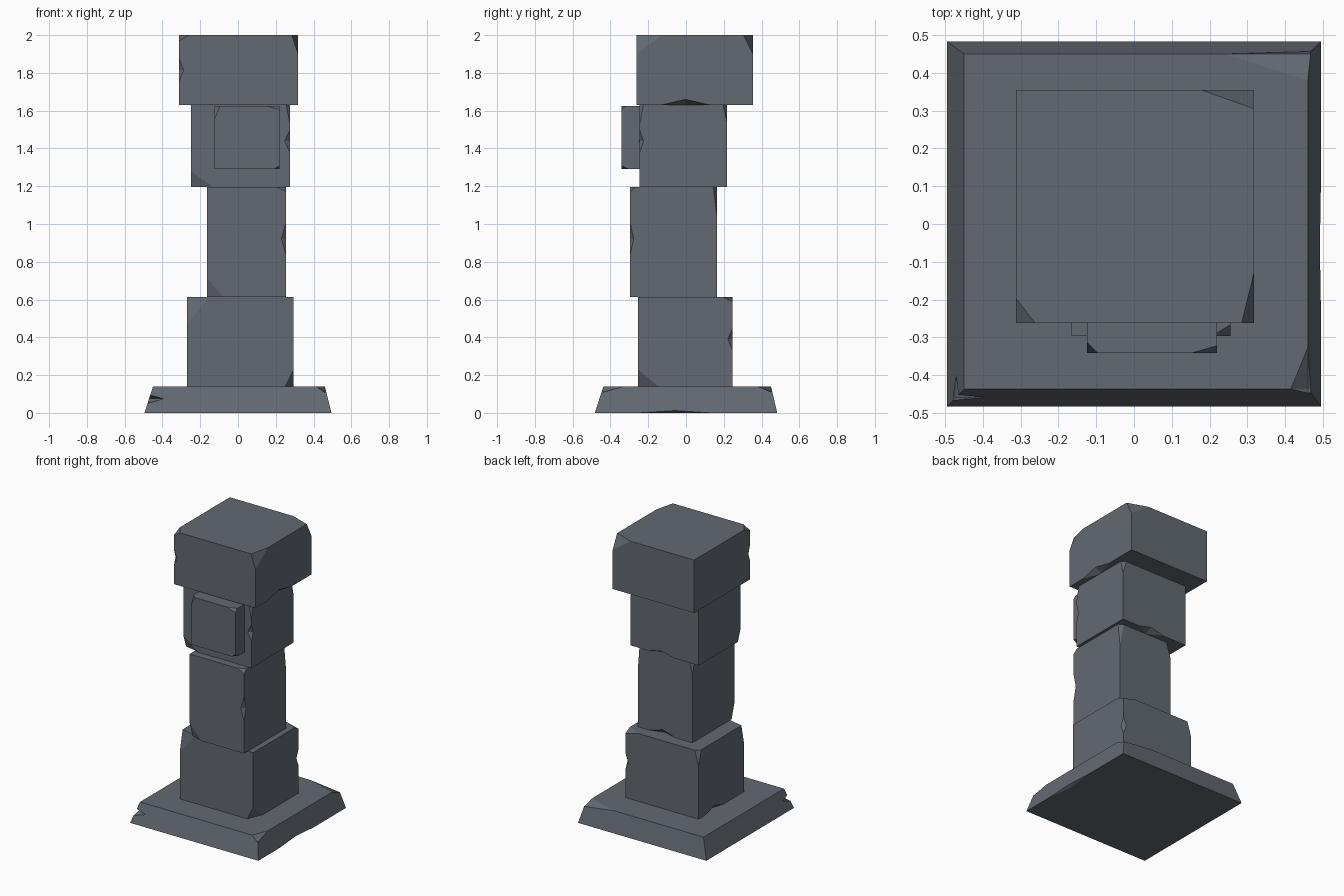
import bpy, bmesh

if "Cube" in bpy.data.objects:
    bpy.data.objects.remove(bpy.data.objects["Cube"])

stone = bpy.data.materials.new("slate grey stone")
stone.diffuse_color = (0.125, 0.143, 0.168, 1)
stone.use_nodes = True
stone.node_tree.nodes["Principled BSDF"].inputs["Base Color"].default_value = stone.diffuse_color


def solid(name, verts, faces):
    """Flat-shaded mesh object with outward normals."""
    bm = bmesh.new()
    vs = [bm.verts.new(v) for v in verts]
    for f in faces:
        bm.faces.new([vs[i] for i in f])
    bmesh.ops.recalc_face_normals(bm, faces=bm.faces)
    me = bpy.data.meshes.new(name)
    bm.to_mesh(me)
    bm.free()
    me.materials.append(stone)
    ob = bpy.data.objects.new(name, me)
    bpy.context.collection.objects.link(ob)
    return ob


def block(name, bottom, top, z0, z1):
    """Box or frustum from two (x0, x1, y0, y1) rectangles."""
    verts = []
    for (x0, x1, y0, y1), z in ((bottom, z0), (top, z1)):
        verts += [(x0, y0, z), (x1, y0, z), (x1, y1, z), (x0, y1, z)]
    sides = [(i, (i + 1) % 4, (i + 1) % 4 + 4, i + 4) for i in range(4)]
    return solid(name, verts, [(3, 2, 1, 0), (4, 5, 6, 7)] + sides)


def chip(ob, centre, radii):
    """Octahedral bite: on a corner it bevels it, on an edge it notches it."""
    verts = []
    for a in range(3):
        for s in (1, -1):
            v = list(centre)
            v[a] += s * radii[a]
            verts.append(v)
    faces = [(x, y, z) for x in (0, 1) for y in (2, 3) for z in (4, 5)]
    cutter = solid("chip_cutter", verts, faces)
    cutter.hide_render = True
    mod = ob.modifiers.new("chip", 'BOOLEAN')
    mod.operation, mod.solver, mod.object = 'DIFFERENCE', 'EXACT', cutter
    bpy.context.view_layer.objects.active = ob
    bpy.ops.object.modifier_apply(modifier=mod.name)
    bpy.data.objects.remove(cutter)


def chipped(name, r, z0, z1, chips):
    """Box with chips at fractional positions (0..1 along x, y, z)."""
    ob = block(name, r, r, z0, z1)
    for (fx, fy, fz), radii in chips:
        c = (r[0] + fx * (r[1] - r[0]), r[2] + fy * (r[3] - r[2]), z0 + fz * (z1 - z0))
        chip(ob, c, radii)
    return ob


# Sloped plinth
base = block("plinth", (-.495, .495, -.483, .483), (-.45, .46, -.437, .45), 0, .14)
chip(base, (.46, .45, .14), (.22, .07, .03))
chip(base, (.46, -.437, .14), (.045, .11, .035))
chip(base, (-.472, -.46, .075), (.08, .06, .025))
chip(base, (.495, -.06, 0), (.025, .19, .014))

# Lower block
chipped("lower_block", (-.27, .295, -.255, .247), .14, .613, [
    ((0, 0, 1), (.12, .03, .14)),
    ((1, 0, 0), (.045, .11, .09)),
    ((1, 1, 1), (.10, .05, .025)),
    ((1, 1, .53), (.025, .025, .06)),
    ((0, 1, 1), (.03, .03, .1)),
    ((0, .65, 0), (.03, .1, .03)),
])

# Shaft block
chipped("shaft_block", (-.165, .255, -.297, .165), .613, 1.195, [
    ((0, 0, 0), (.09, .03, .1)),
    ((1, 0, 1), (.05, .03, .025)),
    ((1, 0, .53), (.025, .02, .09)),
    ((1, 1, 1), (.03, .02, .17)),
    ((0, 1, 1), (.03, .03, .1)),
    ((.55, 1, 0), (.1, .03, .03)),
])

# Upper block
chipped("upper_block", (-.25, .275, -.245, .217), 1.195, 1.63, [
    ((0, 0, 0), (.12, .03, .085)),
    ((1, 0, .56), (.028, .02, .06)),
    ((1, 0, 1), (.02, .02, .1)),
    ((1, 1, 1), (.03, .02, .09)),
    ((.55, 1, 0), (.1, .05, .025)),
])

# Square plate on the front
chipped("front_plate", (-.125, .22, -.342, -.235), 1.29, 1.625, [
    ((0, 0, 1), (.03, .03, .07)),
    ((1, 0, 1), (.07, .02, .02)),
    ((1, 0, 0), (.03, .04, .02)),
])

# Capstone
chipped("capstone", (-.312, .318, -.262, .355), 1.63, 2, [
    ((0, 0, 1), (.05, .065, .03)),
    ((0, 0, .5), (.025, .02, .06)),
    ((1, 0, 1), (.033, .135, .1)),
    ((1, 1, 1), (.14, .05, .1)),
    ((1, .42, 0), (.05, .13, .03)),
])
